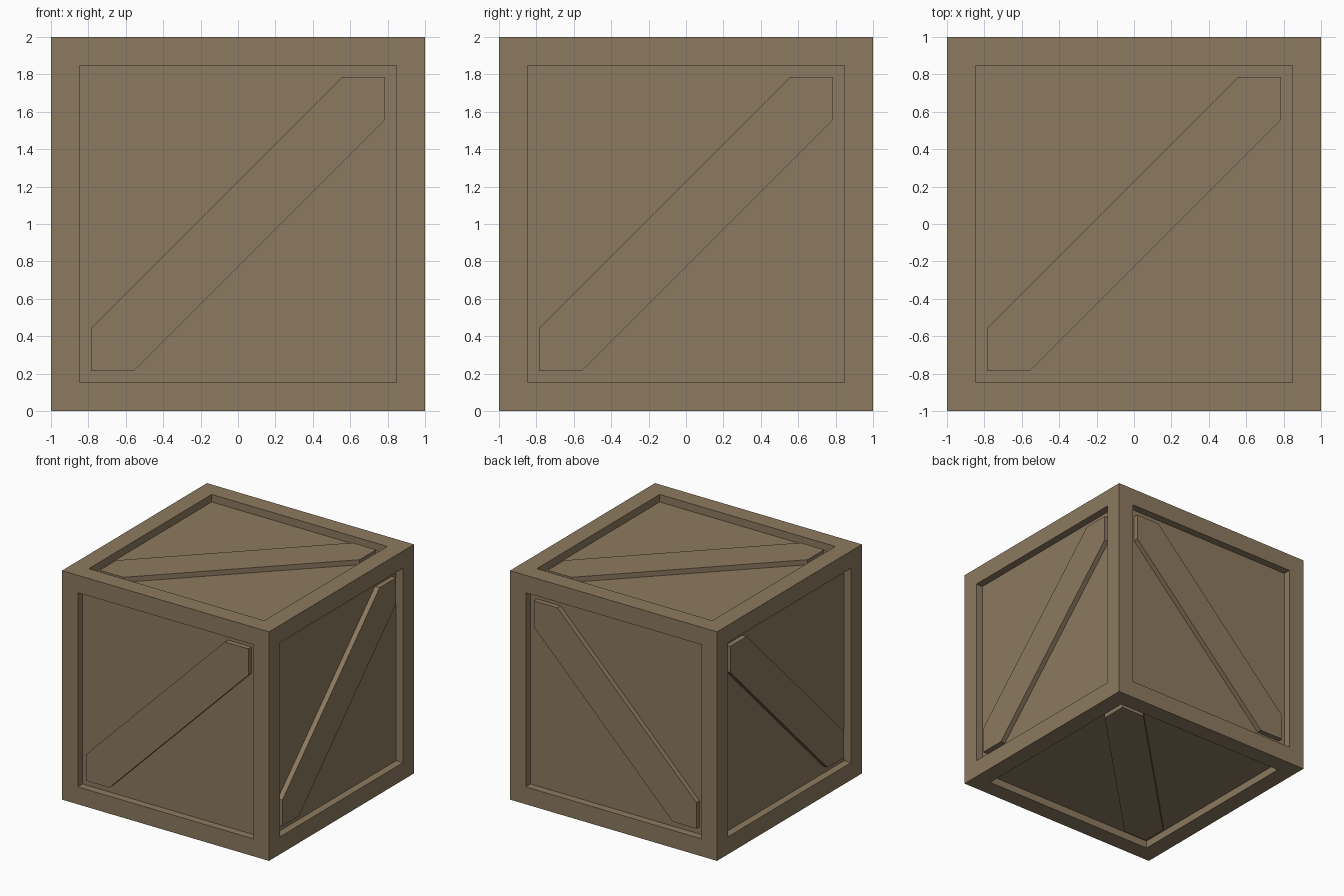
import bpy
import bmesh
from math import pi
from mathutils import Matrix, Vector

cube = bpy.data.objects.get("Cube")
if cube:
    bpy.data.objects.remove(cube, do_unlink=True)

HALF = 1.0           # half the crate size
OPEN = 0.785         # half the panel opening
PANEL_DEPTH = 0.066  # panel recess below the frame
BRACE_DEPTH = 0.022  # brace recess below the frame
BRACE = 0.228        # brace half width, measured along the opening edge

wood = bpy.data.materials.new("brown wood")
wood.use_nodes = True
colour = (0.265, 0.194, 0.115, 1)
wood.diffuse_color = colour
shader = next(n for n in wood.node_tree.nodes if n.type == "BSDF_PRINCIPLED")
shader.inputs["Base Color"].default_value = colour
shader.inputs["Roughness"].default_value = 0.9


def add_object(name, bm):
    bmesh.ops.recalc_face_normals(bm, faces=bm.faces[:])
    mesh = bpy.data.meshes.new(name)
    bm.to_mesh(mesh)
    bm.free()
    mesh.materials.append(wood)
    obj = bpy.data.objects.new(name, mesh)
    bpy.context.collection.objects.link(obj)
    return obj


# Crate body: a box with a frame inset on each side and a sunken panel
bm = bmesh.new()
bmesh.ops.create_cube(bm, size=2 * HALF)
sides = bm.faces[:]
bmesh.ops.inset_individual(bm, faces=sides, thickness=HALF - OPEN)
for face in sides:
    normal = face.normal.copy()
    walls = bmesh.ops.extrude_discrete_faces(bm, faces=[face])["faces"]
    bmesh.ops.translate(bm, verts=walls[0].verts[:], vec=-normal * PANEL_DEPTH)
body = add_object("crate_body", bm)
body.location.z = HALF


# Diagonal braces: a board from corner to corner, clipped by the frame
def add_brace(name, u, v, normal):
    e, c = OPEN, OPEN - BRACE
    outline = [(-e, -e), (-c, -e), (e, c), (e, e), (c, e), (-e, -c)]
    bm = bmesh.new()
    base = HALF - PANEL_DEPTH
    verts = [bm.verts.new(u * a + v * b + normal * base) for a, b in outline]
    face = bm.faces.new(verts)
    top = bmesh.ops.extrude_face_region(bm, geom=[face])["geom"]
    moved = [g for g in top if isinstance(g, bmesh.types.BMVert)]
    bmesh.ops.translate(bm, verts=moved, vec=normal * (PANEL_DEPTH - BRACE_DEPTH))
    # Drop the hidden underside resting on the panel
    under = [f for f in bm.faces
             if all(abs(p.co.dot(normal) - base) < 1e-4 for p in f.verts)]
    bmesh.ops.delete(bm, geom=under, context="FACES_ONLY")
    obj = add_object(name, bm)
    obj.location.z = HALF
    # Open shell: make sure the board's face points outward
    board = max(obj.data.polygons, key=lambda p: len(p.vertices))
    if board.normal.dot(normal) < 0:
        obj.data.flip_normals()


X, Y, Z = Vector((1, 0, 0)), Vector((0, 1, 0)), Vector((0, 0, 1))
for name, u, v, normal in (
    ("front_brace", X, Z, -Y), ("back_brace", X, Z, Y),
    ("left_brace", Y, Z, X), ("right_brace", Y, Z, -X),
    ("top_brace", X, Y, Z), ("bottom_brace", X, Y, -Z),
):
    add_brace(name, u, v, normal)
